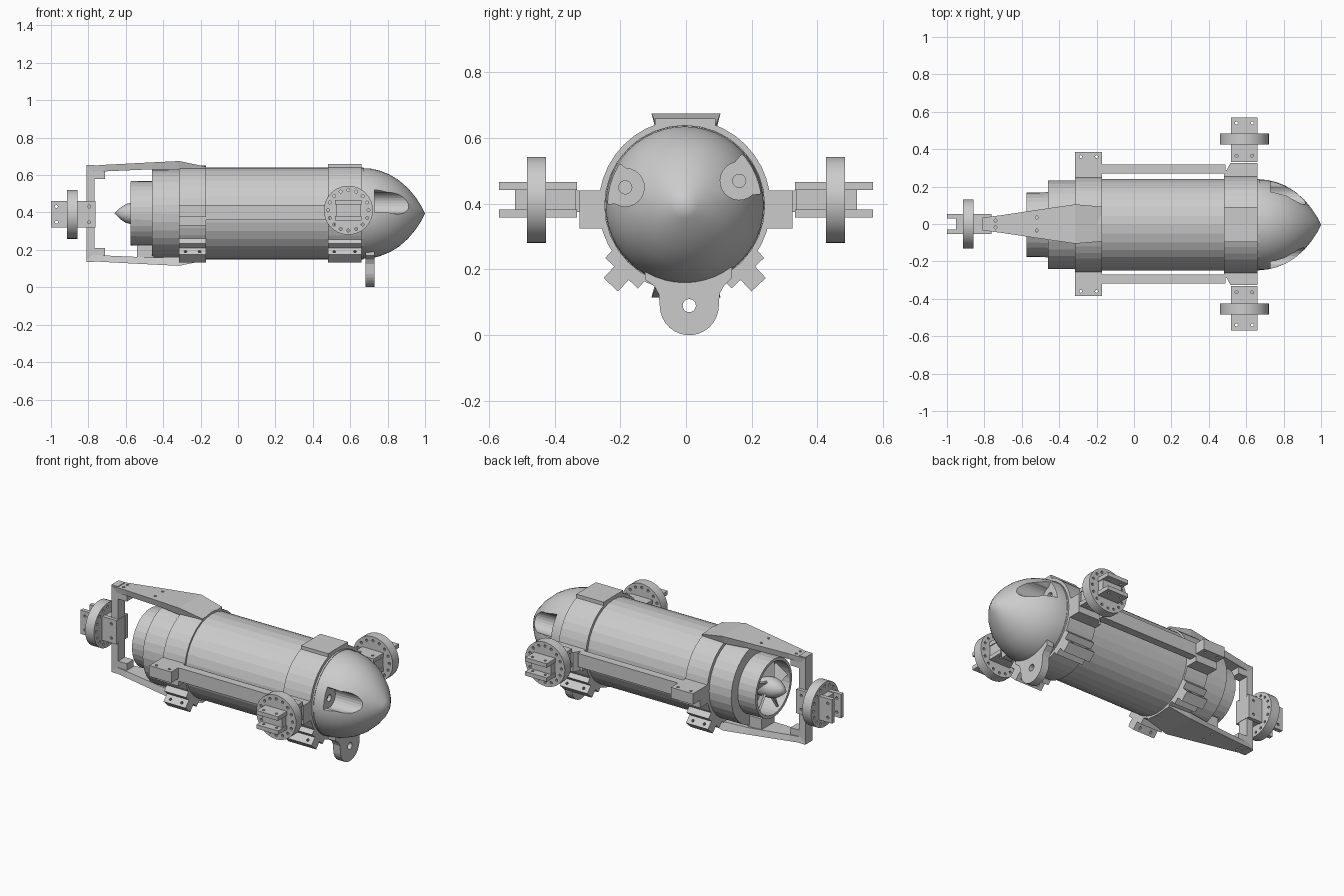
import bpy, bmesh
from math import pi, cos, sin, radians
from mathutils import Matrix, Vector

if "Cube" in bpy.data.objects:
    bpy.data.objects.remove(bpy.data.objects["Cube"])

CY, CZ = -0.004, 0.395          # hull axis


def finish(name, bm, M=None, smooth=False):
    bmesh.ops.recalc_face_normals(bm, faces=bm.faces)
    me = bpy.data.meshes.new(name)
    if M:
        bm.transform(M)
    bm.to_mesh(me)
    bm.free()
    ob = bpy.data.objects.new(name, me)
    bpy.context.collection.objects.link(ob)
    if smooth:
        activate(ob)
        bpy.ops.object.shade_smooth_by_angle(angle=radians(35))
    return ob


def activate(ob):
    bpy.ops.object.select_all(action='DESELECT')
    ob.select_set(True)
    bpy.context.view_layer.objects.active = ob


def box(name, x, y, z, M=None):
    bm = bmesh.new()
    c = Vector(((x[0]+x[1])/2, (y[0]+y[1])/2, (z[0]+z[1])/2))
    S = Matrix.Diagonal((x[1]-x[0], y[1]-y[0], z[1]-z[0], 1))
    bmesh.ops.create_cube(bm, size=1, matrix=Matrix.Translation(c) @ S)
    return finish(name, bm, M)


def lathe(name, profile, seg, closed=False, smooth=False, c=(0, CY, CZ), M=None):
    """Revolve (x, r) points about the x direction."""
    bm = bmesh.new()
    vs = [bm.verts.new((x, 0, r)) for x, r in profile]
    n = len(vs)
    es = [bm.edges.new((vs[i], vs[(i+1) % n])) for i in range(n if closed else n-1)]
    bmesh.ops.spin(bm, geom=vs+es, cent=(0, 0, 0), axis=(1, 0, 0), angle=2*pi,
                   steps=seg, use_duplicate=False)
    bmesh.ops.remove_doubles(bm, verts=bm.verts, dist=1e-4)
    return finish(name, bm, M or Matrix.Translation(c), smooth)


def prism(name, pts, lo, hi, along='x', M=None):
    """Extrude a (y, z) outline along x, or an (x, y) outline along z."""
    bm = bmesh.new()
    at = (lambda p, t: (t, p[0], p[1])) if along == 'x' else (lambda p, t: (p[0], p[1], t))
    a = [bm.verts.new(at(p, lo)) for p in pts]
    b = [bm.verts.new(at(p, hi)) for p in pts]
    bm.faces.new(a)
    bm.faces.new(b)
    for i in range(len(a)):
        j = (i+1) % len(a)
        bm.faces.new((a[i], a[j], b[j], b[i]))
    return finish(name, bm, M)


def subtract(ob, cutter):
    cutter.hide_render = True
    m = ob.modifiers.new("cut", 'BOOLEAN')
    m.operation, m.solver, m.object = 'DIFFERENCE', 'EXACT', cutter
    activate(ob)
    bpy.ops.object.modifier_apply(modifier="cut")
    bpy.data.objects.remove(cutter)


def drill(ob, points, axis, r=0.008, depth=0.3, M=None, seg=10):
    bm = bmesh.new()
    R = Vector((0, 0, 1)).rotation_difference(Vector(axis)).to_matrix().to_4x4()
    for p in points:
        bmesh.ops.create_cone(bm, cap_ends=True, segments=seg, radius1=r, radius2=r,
                              depth=depth, matrix=Matrix.Translation(p) @ R)
    subtract(ob, finish("hole_cutter", bm, M))


# Hull with open tail duct
lathe("hull", [(-0.42, 0), (-0.42, 0.155), (-0.575, 0.155), (-0.575, 0.172), (-0.46, 0.174),
               (-0.46, 0.236), (-0.31, 0.236), (-0.31, 0.245), (0.67, 0.245), (0.67, 0)], 32)

# Nose with two flared pockets
nose = lathe("nose", [(0.665, 0), (0.665, 0.242), (0.71, 0.24), (0.76, 0.228), (0.81, 0.208),
                      (0.86, 0.178), (0.91, 0.134), (0.95, 0.086), (0.98, 0.04), (1.0, 0)],
             48, smooth=True)
for cy, cz, ang in ((-0.185, 0.45, 163), (0.162, 0.47, 28)):
    a = radians(ang)
    arc = [(cy+0.058*cos(a+t), cz+0.058*sin(a+t))
           for t in [radians(75+210*i/14) for i in range(15)]]
    far = [(cy+0.2*cos(a+s*0.6), cz+0.2*sin(a+s*0.6)) for s in (-1, 1)]
    subtract(nose, prism("pocket_cutter", arc+far, 0.73, 1.1))
    drill(nose, [(0.73, cy, cz)], (1, 0, 0), r=0.02, depth=0.04, seg=20)

# Propeller: pointed hub and twisted blades
lathe("propeller_hub", [(-0.66, 0), (-0.63, 0.03), (-0.60, 0.05), (-0.57, 0.058),
                        (-0.42, 0.058)], 24, smooth=True)
for i in range(5):
    box("propeller_blade", (-0.045, 0.045), (-0.006, 0.006), (0.04, 0.15),
        Matrix.Translation((-0.525, CY, CZ)) @ Matrix.Rotation(2*pi*i/5, 4, 'X')
        @ Matrix.Rotation(radians(45), 4, 'Z'))

# Clamp bands
for name, x0, x1, r in (("front_band", 0.48, 0.66, 0.262), ("rear_band", -0.315, -0.17, 0.256)):
    lathe(name, [(x0, 0.235), (x0, r), (x1, r), (x1, 0.235)], 40, closed=True)
    # Angled lower mounts
    for s in (-1, 1):
        M = Matrix.Translation((0, CY, CZ)) @ Matrix.Rotation(s*radians(43), 4, 'X')
        box("lower_mount_base", (x0, x1), (-0.068, 0.068), (-0.282, -0.23), M)
        foot = box("lower_mount_foot", (x0, x1), (-0.03, 0.03), (-0.33, -0.24), M)
        xs = (x0+0.035, x1-0.035)
        drill(foot, [(x, 0, -0.307) for x in xs], (0, 1, 0), M=M)
box("front_band_pad", (0.48, 0.66), (-0.095, 0.09), (0.62, 0.66))

# Side arms and rails
for s in (-1, 1):
    ys = lambda a, b: tuple(sorted((s*a, s*b)))
    box("front_arm_root", (0.48, 0.66), ys(0.23, 0.29), (0.325, 0.44))
    prism("front_arm", [(0.485, s*0.27), (0.515, s*0.325), (0.66, s*0.325), (0.66, s*0.27)],
          0.325, 0.44, 'z')
    box("side_rail", (-0.18, 0.49), ys(0.27, 0.318), (0.36, 0.44))
    box("rear_flange_root", (-0.315, -0.17), ys(0.23, 0.318), (0.33, 0.44))
    fl = box("rear_flange", (-0.315, -0.17), ys(0.25, 0.385), (0.375, 0.44))
    drill(fl, [(x, s*y, 0.41) for x in (-0.285, -0.2) for y in (0.302, 0.36)], (0, 0, 1))


# Thruster mounts: drilled disc on a forked bracket (local x points outward)
def pod(name, M):
    disc = lathe(name+"_disc", [(-0.029, 0), (-0.029, 0.131), (0.029, 0.131), (0.029, 0)],
                 40, smooth=True, M=M)
    drill(disc, [(0, 0.108*cos(2*pi*i/16), 0.108*sin(2*pi*i/16)) for i in range(16)],
          (1, 0, 0), M=M)
    box(name+"_core", (-0.12, 0.066), (-0.066, 0.066), (-0.034, 0.034), M)
    for z in (-0.042, 0.042):
        p = box(name+"_plate", (-0.123, 0.114), (-0.071, 0.071), (z-0.012, z+0.012), M)
        drill(p, [(x, y, z) for x in (-0.09, 0.085) for y in (-0.042, 0.042)],
              (0, 0, 1), M=M, depth=0.06)


for s, side in ((1, "left"), (-1, "right")):
    pod(side+"_pod", Matrix.Translation((0.59, s*0.455, 0.412)) @ Matrix.Rotation(s*pi/2, 4, 'Z'))
pod("tail_pod", Matrix.Translation((-0.886, 0, 0.39)) @ Matrix.Rotation(pi, 4, 'Z')
    @ Matrix.Rotation(pi/2, 4, 'X'))

# Tail frame: tapered arms above and below, joined by a post
for s, name in ((1, "upper"), (-1, "lower")):
    bm = bmesh.new()
    rings = []
    for x, top, bot, w in ((-0.17, 0.25, 0.22, 0.093), (-0.315, 0.28, 0.232, 0.105),
                           (-0.46, 0.273, 0.236, 0.084), (-0.71, 0.26, 0.225, 0.047),
                           (-0.81, 0.253, 0.22, 0.034)):
        rings.append([bm.verts.new((x, y*w, CZ+s*z)) for y, z in
                      ((-1, top), (1, top), (0.88, bot), (-0.88, bot))])
    for a, b in zip(rings, rings[1:]):
        for i in range(4):
            bm.faces.new((a[i], a[(i+1) % 4], b[(i+1) % 4], b[i]))
    bm.faces.new(rings[0])
    bm.faces.new(rings[-1])
    arm = finish(name+"_tail_arm", bm)
    drill(arm, [(-0.52, y, CZ+s*0.25) for y in (-0.035, 0.035)]
          + [(-0.74, y, CZ+s*0.25) for y in (-0.018, 0.018)], (0, 0, 1))
    zs = sorted((CZ+s*0.185, CZ+s*0.23))
    box(name+"_tail_gusset", (-0.775, -0.71), (-0.032, 0.032), zs)
box("tail_post", (-0.81, -0.768), (-0.034, 0.034), (0.135, 0.655))
box("lower_arm_spacer", (-0.54, -0.45), (-0.06, 0.06), (0.155, 0.226))

# Towing lug under the nose
arc = [(0.01+0.09*cos(radians(t)), 0.09+0.09*sin(radians(t))) for t in range(-180, 1, 12)]
lug = prism("tow_lug", arc+[(0.102, 0.125), (0.115, 0.15), (0.14, 0.175), (0.14, 0.21),
                            (-0.125, 0.21), (-0.125, 0.17), (-0.095, 0.148), (-0.083, 0.125)],
            0.683, 0.73)
drill(lug, [(0.7, 0.01, 0.09)], (1, 0, 0), r=0.02, seg=20)
